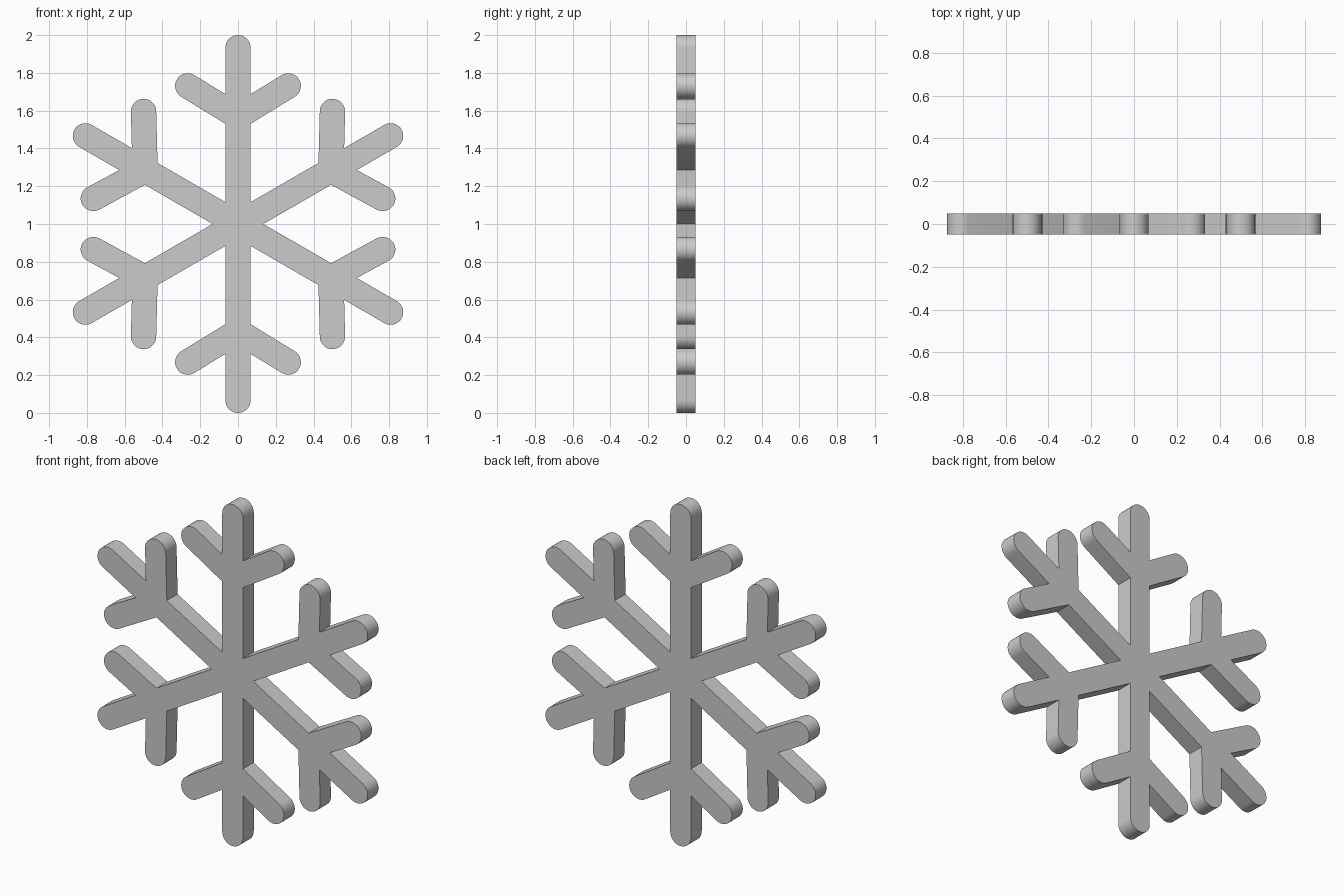
import bpy, bmesh
from math import sin, cos, tan, radians, pi
from mathutils import Vector, Matrix

if "Cube" in bpy.data.objects:
    bpy.data.objects.remove(bpy.data.objects["Cube"])

R = 0.067               # half width of every bar
HALF_DEPTH = 0.05
TIP = 1.0 - R           # centre of the main arm cap
BRANCH = Vector((0.266, 0.731))   # centre of the side branch cap
PITCH = radians(31.5)   # side branch slope
STEPS = 16


def arc(centre, start, end, steps):
    return [centre + R * Vector((cos(a), sin(a)))
            for a in (start + (end - start) * i / steps for i in range(steps + 1))]


# Right half of one arm, walked from the hub to the tip
root = BRANCH.y - BRANCH.x * tan(PITCH)
mid = root + R * tan(PITCH)
half = [Vector((R, mid - R / cos(PITCH)))]
half += arc(BRANCH, PITCH - pi / 2, PITCH + pi / 2, STEPS)
half += [Vector((R, mid + R / cos(PITCH)))]
half += arc(Vector((0, TIP)), 0, pi / 2, STEPS // 2)

# Mirror to a full arm, then add the notch shared with the next arm
arm = half + [Vector((-p.x, p.y)) for p in reversed(half[:-1])]
arm.append(Vector((-R, R / tan(radians(30)))))

# Six arms around the hub make the outline
outline = []
for k in range(6):
    turn = Matrix.Rotation(k * pi / 3, 2)
    outline += [turn @ p for p in arm]

# Extrude the outline into a plate standing on the ground
bm = bmesh.new()
face = bm.faces.new([bm.verts.new((p.x, -HALF_DEPTH, p.y + 1)) for p in outline])
ext = bmesh.ops.extrude_face_region(bm, geom=[face], use_keep_orig=True)
bmesh.ops.translate(bm, vec=(0, 2 * HALF_DEPTH, 0),
                    verts=[g for g in ext["geom"] if isinstance(g, bmesh.types.BMVert)])
bmesh.ops.recalc_face_normals(bm, faces=bm.faces)
mesh = bpy.data.meshes.new("snowflake")
bm.to_mesh(mesh)
bm.free()

flake = bpy.data.objects.new("snowflake", mesh)
bpy.context.collection.objects.link(flake)
bpy.context.view_layer.objects.active = flake
flake.select_set(True)
bpy.ops.object.shade_smooth_by_angle(angle=radians(25))
